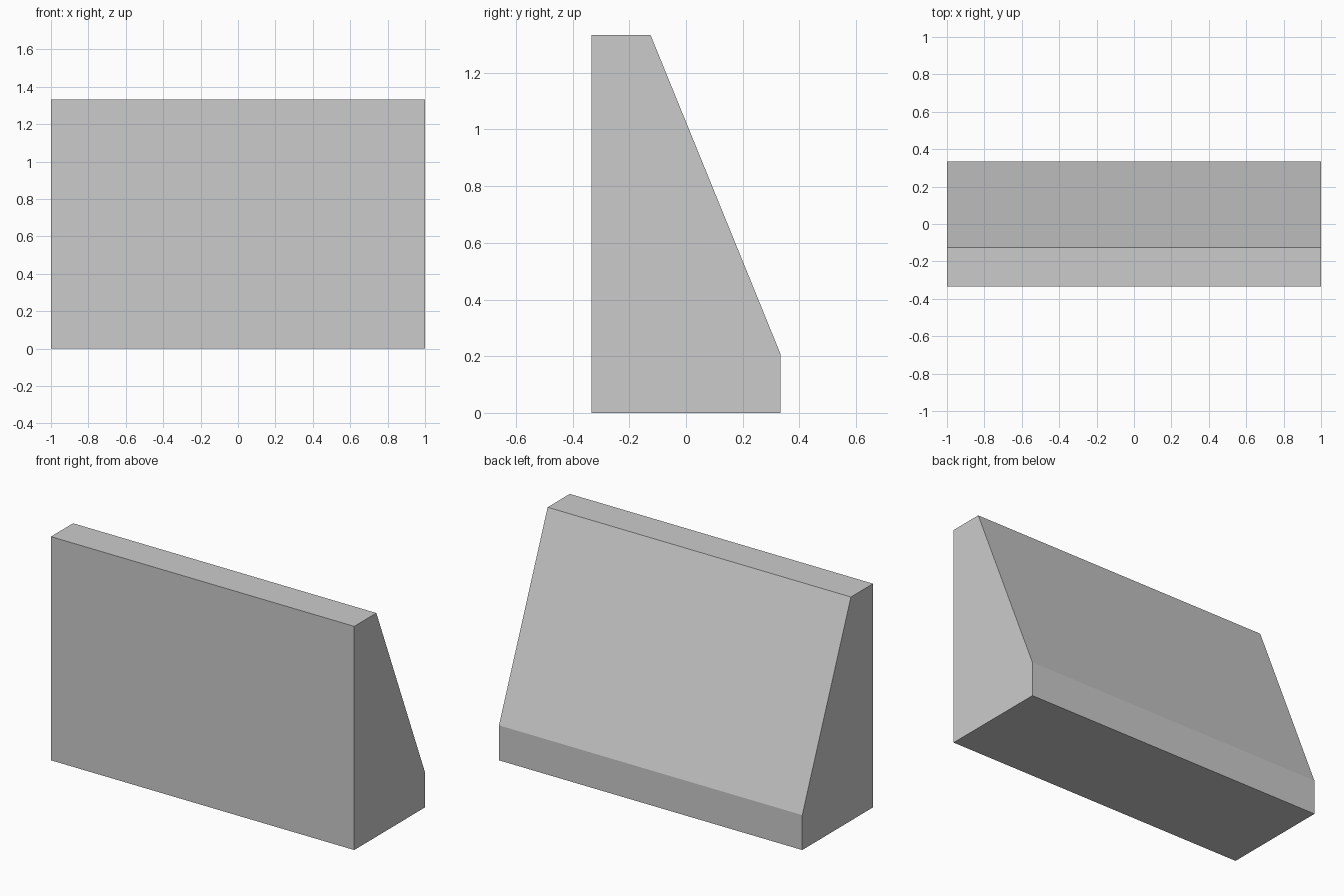
import bpy
import bmesh

if "Cube" in bpy.data.objects:
    bpy.data.objects.remove(bpy.data.objects["Cube"])

HALF_LENGTH = 1.0

# Side profile (y, z): upright front, narrow top, sloping back, short heel
profile = [(-0.3333, 0), (0.3333, 0), (0.3333, 0.2083),
           (-0.125, 1.3333), (-0.3333, 1.3333)]

# Sweep the profile along x into a solid wedge block
bm = bmesh.new()
side = bm.faces.new([bm.verts.new((-HALF_LENGTH, y, z)) for y, z in profile])
swept = bmesh.ops.extrude_face_region(bm, geom=[side], use_keep_orig=True)
moved = [v for v in swept["geom"] if isinstance(v, bmesh.types.BMVert)]
bmesh.ops.translate(bm, verts=moved, vec=(2 * HALF_LENGTH, 0, 0))
bmesh.ops.recalc_face_normals(bm, faces=bm.faces)

mesh = bpy.data.meshes.new("sloped_block")
bm.to_mesh(mesh)
bm.free()
bpy.context.collection.objects.link(bpy.data.objects.new("sloped_block", mesh))
